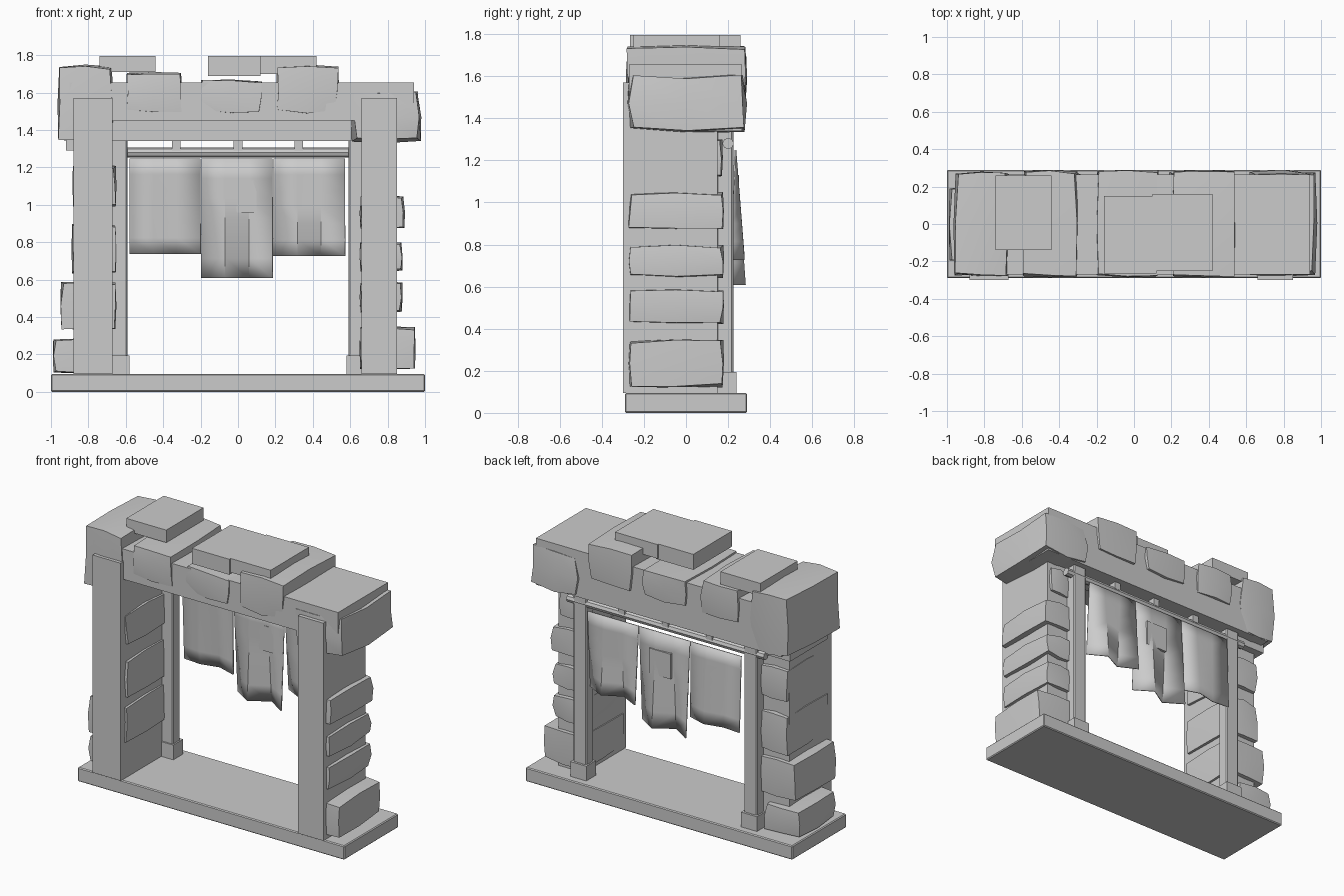
import bpy, bmesh, random
from mathutils import Vector, Matrix

if "Cube" in bpy.data.objects:
    bpy.data.objects.remove(bpy.data.objects["Cube"])

random.seed(7)

def finish(name, bm, smooth=False):
    bmesh.ops.recalc_face_normals(bm, faces=bm.faces)
    me = bpy.data.meshes.new(name)
    bm.to_mesh(me)
    bm.free()
    ob = bpy.data.objects.new(name, me)
    bpy.context.collection.objects.link(ob)
    if smooth:
        bpy.ops.object.select_all(action='DESELECT')
        ob.select_set(True)
        bpy.context.view_layer.objects.active = ob
        bpy.ops.object.shade_smooth_by_angle(angle=0.5)
    return ob

def unit_box(x, y, z):
    bm = bmesh.new()
    bmesh.ops.create_cube(bm, size=1)
    for v in bm.verts:
        for i, (a, b) in enumerate((x, y, z)):
            v.co[i] = a if v.co[i] < 0 else b
    return bm

def box(name, x, y, z, bevel=0):
    bm = unit_box(x, y, z)
    if bevel:
        bmesh.ops.bevel(bm, geom=bm.edges[:], offset=bevel, segments=1, affect='EDGES')
    return finish(name, bm)

# Rough stone: a box with bulging faces and uneven corners
def stone(name, x, y, z, rough=0.02):
    bm = unit_box(x, y, z)
    bmesh.ops.subdivide_edges(bm, edges=bm.edges[:], cuts=1, use_grid_fill=True)
    c = Vector((sum(x) / 2, sum(y) / 2, sum(z) / 2))
    h = Vector((x[1] - c.x, y[1] - c.y, z[1] - c.z))
    for v in bm.verts:
        on = [i for i in range(3) if abs(abs(v.co[i] - c[i]) - h[i]) < 1e-4]
        if len(on) > 1:
            for i in on:
                s = 1 if v.co[i] > c[i] else -1
                amount = rough if len(on) == 3 else rough * 0.5
                v.co[i] -= s * random.uniform(0.1, 1) * min(amount, h[i] * 0.25)
    return finish(name, bm, True)

# Threshold
box("base_slab", (-1, 1), (-0.29, 0.29), (0, 0.095), 0.006)

# Pillars, rear posts and post feet
for side, x in (("left", (-0.88, -0.67)), ("right", (0.66, 0.85))):
    box(side + "_pillar", x, (-0.30, 0.15), (0.095, 1.57))
for side, s in (("left", -1), ("right", 1)):
    box(side + "_post", sorted((s * 0.59, s * 0.69)), (0.145, 0.225), (0.095, 1.35), 0.008)
    box(side + "_post_foot", sorted((s * 0.58, s * 0.70)), (0.135, 0.24), (0.095, 0.195))

# Stones set into the pillars
right = [(0.95, 0.12, 0.35), (0.88, 0.42, 0.59), (0.88, 0.64, 0.80), (0.893, 0.87, 1.05)]
for x1, z0, z1 in right:
    stone("right_pillar_stone", (0.65, x1), (-0.275, 0.18), (z0, z1))
stone("right_pillar_upper_stone", (0.67, 0.845), (-0.1, 0.175), (1.12, 1.30))
left = [(-0.95, 0.33, 0.59), (-0.89, 0.63, 0.90), (-0.885, 0.99, 1.21)]
for x0, z0, z1 in left:
    stone("left_pillar_stone", (x0, -0.65), (-0.26, 0.185), (z0, z1))
stone("left_foot_stone", (-0.99, -0.72), (-0.2, 0.2), (0.1, 0.285))
box("left_shoulder_stone", (-0.92, -0.7), (-0.2, 0.2), (1.29, 1.42))

# Lintel beams
box("front_lintel", (-0.9, 0.94), (-0.27, 0.02), (1.45, 1.655))
box("rear_lintel", (-0.9, 0.94), (0.02, 0.265), (1.34, 1.655))

# Stones wrapped round the lintel
stone("left_corner_stone", (-0.965, -0.665), (-0.28, 0.28), (1.335, 1.75), 0.03)
stone("right_corner_stone", (0.605, 0.98), (-0.28, 0.29), (1.33, 1.61), 0.045)
for x, z in (((-0.6, -0.3), (1.485, 1.71)), ((-0.205, 0.135), (1.485, 1.67)),
             ((0.205, 0.54), (1.485, 1.75))):
    stone("lintel_stone", x, (-0.285, 0.29), z, 0.025)

# Flat cap stones
for x, y, z in (((-0.74, -0.44), (-0.14, 0.26), (1.71, 1.795)),
                ((-0.16, 0.12), (-0.265, 0.15), (1.69, 1.795)),
                ((0.10, 0.42), (-0.25, 0.16), (1.70, 1.795))):
    box("cap_stone", x, y, z)

# Curtain rod with its hangers
bm = bmesh.new()
bmesh.ops.create_cone(bm, cap_ends=True, segments=8, radius1=0.027, radius2=0.027, depth=1.48,
                      matrix=Matrix.Translation((0, 0.2, 1.28)) @ Matrix.Rotation(1.5708, 4, 'Y'))
finish("curtain_rod", bm)
for x in (-0.33, 0, 0.325):
    box("rod_hanger", (x - 0.023, x + 0.023), (0.175, 0.225), (1.29, 1.35))

# Curtain panels: three columns each, pleats deepening towards the hem
def curtain(name, x0, x1, hem, pleats, rows=6):
    bm = bmesh.new()
    grid = []
    for r in range(rows + 1):
        t = r / rows
        z = 1.248 + (hem - 1.248) * t
        grid.append([bm.verts.new((x0 + (x1 - x0) * i / 3, 0.235 + (p - 0.235) * t, z))
                     for i, p in enumerate(pleats)])
    for r in range(rows):
        for i in range(3):
            bm.faces.new((grid[r][i], grid[r][i + 1], grid[r + 1][i + 1], grid[r + 1][i]))
    ob = finish(name, bm, True)
    m = ob.modifiers.new("thickness", 'SOLIDIFY')
    m.thickness = 0.008
    m.offset = 0

curtain("left_curtain", -0.58, -0.2, 0.738, (0.255, 0.245, 0.275, 0.235))
curtain("middle_curtain", -0.195, 0.185, 0.608, (0.28, 0.2, 0.28, 0.2))
curtain("right_curtain", 0.19, 0.572, 0.727, (0.275, 0.21, 0.275, 0.205))
box("curtain_patch", (-0.06, 0.10), (0.235, 0.252), (0.96, 1.13))
